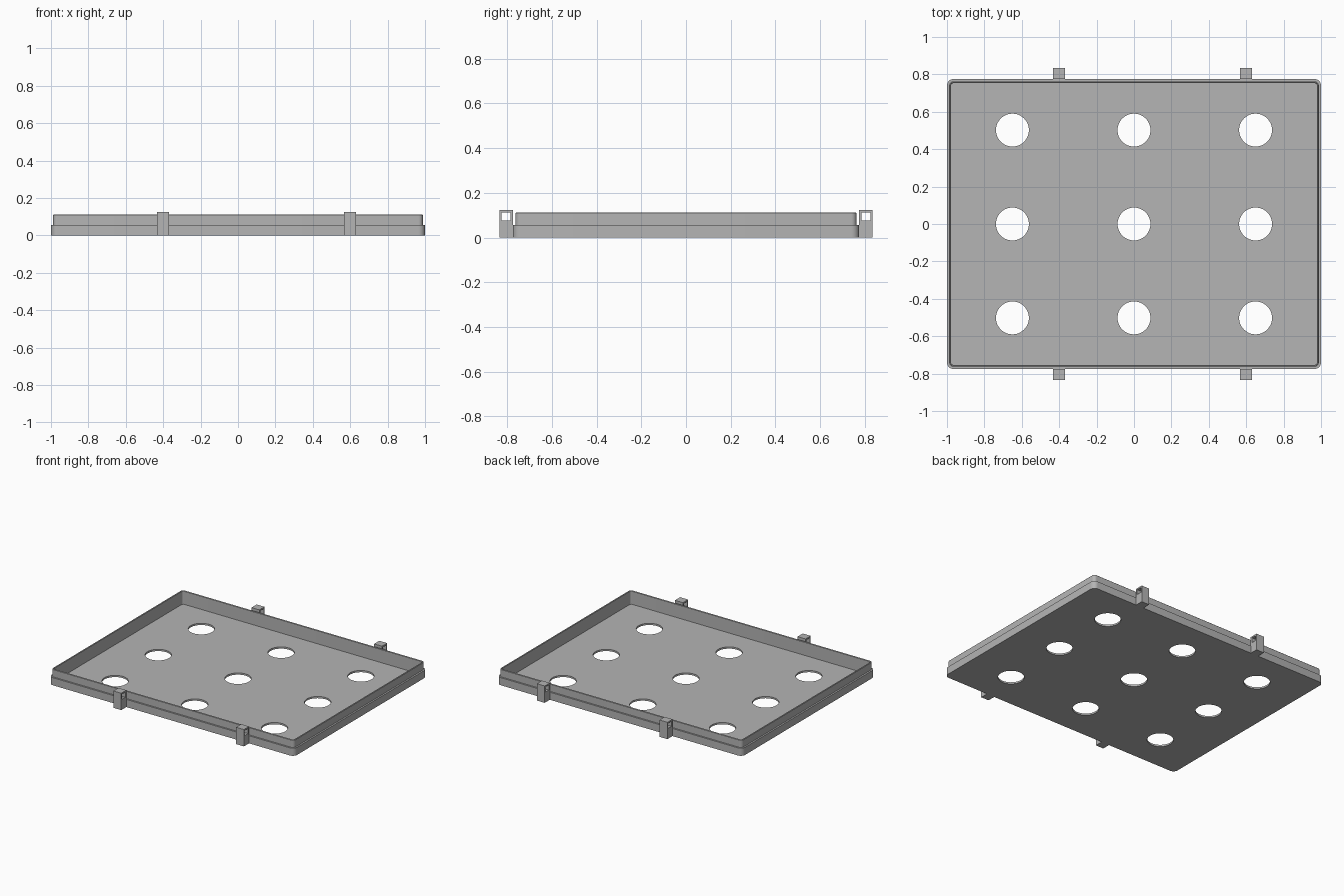
import bpy
import bmesh
import math
from mathutils import Matrix, Vector

cube = bpy.data.objects.get("Cube")
if cube:
    bpy.data.objects.remove(cube, do_unlink=True)

HALF_X, HALF_Y = 1.0, 0.775
CORNER = 0.035
FLOOR = 0.013

grey = bpy.data.materials.new("light grey")
grey.use_nodes = True
grey.diffuse_color = (0.46, 0.46, 0.46, 1)
grey.node_tree.nodes["Principled BSDF"].inputs["Base Color"].default_value = grey.diffuse_color


def add_object(name, bm):
    bmesh.ops.recalc_face_normals(bm, faces=bm.faces)
    mesh = bpy.data.meshes.new(name)
    bm.to_mesh(mesh)
    bm.free()
    mesh.materials.append(grey)
    obj = bpy.data.objects.new(name, mesh)
    bpy.context.collection.objects.link(obj)
    return obj


def box(bm, low, high):
    low, high = Vector(low), Vector(high)
    place = Matrix.Translation((low + high) / 2) @ Matrix.Diagonal((*(high - low), 1))
    bmesh.ops.create_cube(bm, size=1, matrix=place)


def cut(obj, cutter):
    cutter.hide_render = True
    mod = obj.modifiers.new("cut", 'BOOLEAN')
    mod.operation = 'DIFFERENCE'
    mod.solver = 'EXACT'
    mod.object = cutter
    bpy.context.view_layer.objects.active = obj
    bpy.ops.object.modifier_apply(modifier=mod.name)
    bpy.data.objects.remove(cutter, do_unlink=True)


def rounded_loop(bm, inset, z, steps=8):
    """Rounded rectangle of vertices, inset from the tray outline."""
    radius = CORNER - inset
    verts = []
    for i, (sx, sy) in enumerate(((1, 1), (-1, 1), (-1, -1), (1, -1))):
        for k in range(steps + 1):
            a = math.pi / 2 * (i + k / steps)
            verts.append(bm.verts.new((sx * (HALF_X - CORNER) + radius * math.cos(a),
                                       sy * (HALF_Y - CORNER) + radius * math.sin(a), z)))
    return verts


# Tray: stepped wall with a softened rim, around a thin floor
profile = [(0, 0), (0, 0.056), (0.012, 0.056), (0.012, 0.109), (0.015, 0.112),
           (0.019, 0.112), (0.022, 0.109), (0.022, FLOOR)]
bm = bmesh.new()
loops = [rounded_loop(bm, inset, z) for inset, z in profile]
for a, b in zip(loops, loops[1:]):
    for i in range(len(a)):
        j = (i + 1) % len(a)
        bm.faces.new((a[i], a[j], b[j], b[i]))
bm.faces.new(loops[0])
bm.faces.new(loops[-1])
tray = add_object("tray", bm)

# Nine round drain holes through the floor
bm = bmesh.new()
for x in (-0.65, 0, 0.65):
    for y in (-0.502, 0, 0.502):
        bmesh.ops.create_cone(bm, cap_ends=True, segments=48, radius1=0.088, radius2=0.088,
                              depth=0.1, matrix=Matrix.Translation((x, y, 0)))
cut(tray, add_object("hole_cutter", bm))

tray.select_set(True)
bpy.context.view_layer.objects.active = tray
bpy.ops.object.shade_smooth_by_angle(angle=math.radians(30))
tray.select_set(False)

# Upright lugs on the front and back, each with a slot running sideways
for side, label in ((-1, "front"), (1, "back")):
    for x, place in ((-0.4, "right"), (0.6, "left")):
        bm = bmesh.new()
        box(bm, (x - 0.032, 0.774, 0), (x + 0.032, 0.834, 0.124))
        bmesh.ops.transform(bm, matrix=Matrix.Diagonal((1, side, 1, 1)), verts=bm.verts)
        lug = add_object(f"{label}_{place}_lug", bm)
        bm = bmesh.new()
        box(bm, (x - 0.1, 0.786, 0.076), (x + 0.1, 0.826, 0.113))
        bmesh.ops.transform(bm, matrix=Matrix.Diagonal((1, side, 1, 1)), verts=bm.verts)
        cut(lug, add_object("slot_cutter", bm))
